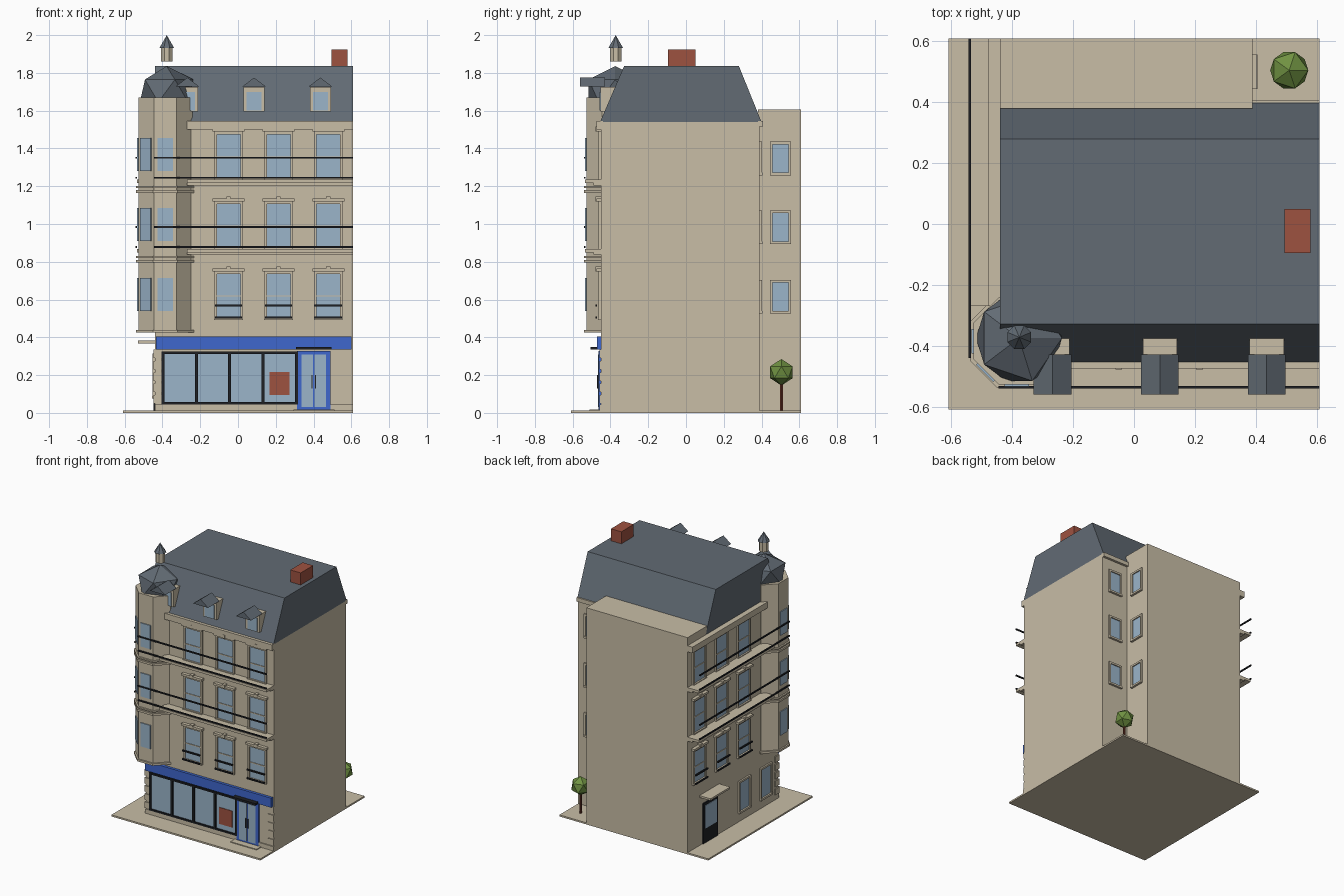
import bpy, bmesh, math
from mathutils import Matrix, Vector

if "Cube" in bpy.data.objects:
    bpy.data.objects.remove(bpy.data.objects["Cube"])


def material(name, rgb):
    m = bpy.data.materials.new(name)
    lin = [((c / 255 + 0.055) / 1.055) ** 2.4 for c in rgb]
    m.diffuse_color = (*lin, 1)
    m.use_nodes = True
    m.node_tree.nodes["Principled BSDF"].inputs["Base Color"].default_value = m.diffuse_color
    return m


STONE = material("stone", (200, 189, 166))
SLATE = material("slate", (98, 107, 116))
GLASS = material("glass", (155, 181, 202))
BLUE = material("shop_blue", (62, 103, 205))
BLACK = material("iron_black", (30, 32, 36))
BRICK = material("brick", (158, 82, 64))
GREEN = material("leaf_green", (112, 146, 66))
BARK = material("bark", (112, 56, 42))


def finish(name, bm, mat):
    bmesh.ops.recalc_face_normals(bm, faces=bm.faces)
    mesh = bpy.data.meshes.new(name)
    bm.to_mesh(mesh)
    bm.free()
    mesh.materials.append(mat)
    ob = bpy.data.objects.new(name, mesh)
    bpy.context.collection.objects.link(ob)
    return ob


def boxes(name, mat, *specs):
    """Axis-aligned boxes given as (x0, x1, y0, y1, z0, z1)."""
    bm = bmesh.new()
    for x0, x1, y0, y1, z0, z1 in specs:
        mid = Vector((x0 + x1, y0 + y1, z0 + z1)) / 2
        size = Matrix.Diagonal((abs(x1 - x0), abs(y1 - y0), abs(z1 - z0), 1))
        bmesh.ops.create_cube(bm, size=1, matrix=Matrix.Translation(mid) @ size)
    return finish(name, bm, mat)


def prism(name, mat, profile, axis, start, end):
    """Extrude a 2D profile along x or y; the profile holds (other axis, z)."""
    bm = bmesh.new()
    put = (lambda a, z, t: (t, a, z)) if axis == 'x' else (lambda a, z, t: (a, t, z))
    face = bm.faces.new([bm.verts.new(put(a, z, start)) for a, z in profile])
    out = bmesh.ops.extrude_face_region(bm, geom=[face])
    move = Vector(put(0, 0, end - start))
    bmesh.ops.translate(bm, vec=move, verts=[v for v in out['geom'] if isinstance(v, bmesh.types.BMVert)])
    return finish(name, bm, mat)


def cone(name, mat, x, y, z0, z1, r0, r1, n):
    bm = bmesh.new()
    bmesh.ops.create_cone(bm, cap_ends=True, segments=n, radius1=r0, radius2=r1, depth=z1 - z0,
                          matrix=Matrix.Translation((x, y, (z0 + z1) / 2)) @ Matrix.Rotation(math.pi / n, 4, 'Z'))
    return finish(name, bm, mat)


def wall(side, u0, u1, z0, z1, d0, d1):
    """Box on a wall: u runs along the wall, d points out of it."""
    if side == 'front':
        return (u0, u1, -0.45 - d1, -0.45 - d0, z0, z1)
    if side == 'left':
        return (-0.44 - d1, -0.44 - d0, u0, u1, z0, z1)
    if side == 'back':
        return (u0, u1, 0.39 + d0, 0.39 + d1, z0, z1)
    return (0.39 + d0, 0.39 + d1, u0, u1, z0, z1)


def window(side, u, z0, z1, w=0.125, fancy=True):
    h, t, tag = w / 2, 0.014, f"{side}_window"
    boxes(tag + "_glass", GLASS, wall(side, u - h, u + h, z0, z1, -0.01, 0.004))
    trim = [wall(side, u - h - t, u - h, z0, z1, -0.01, 0.012),
            wall(side, u + h, u + h + t, z0, z1, -0.01, 0.012),
            wall(side, u - h - t, u + h + t, z1, z1 + t, -0.01, 0.012),
            wall(side, u - h - t, u + h + t, z0 - t, z0, -0.01, 0.016)]
    if fancy:  # lintel, keystone and transom
        trim += [wall(side, u - h - 0.022, u + h + 0.022, z1 + t, z1 + 0.03, -0.01, 0.024),
                 wall(side, u - 0.011, u + 0.011, z1 + t, z1 + 0.04, -0.01, 0.028),
                 wall(side, u - h, u + h, z0 + 0.11, z0 + 0.117, -0.01, 0.008)]
    boxes(tag + "_surround", STONE, *trim)


# Pavement, building body and rear wing
boxes("pavement", STONE, (-0.61, 0.61, -0.61, 0.61, 0, 0.012))
boxes("body", STONE, (-0.44, 0.61, -0.45, 0.39, 0.01, 1.54))
boxes("rear_wing", STONE, (-0.44, 0.39, 0.38, 0.61, 0.01, 1.605))
boxes("cornice", STONE, (-0.27, 0.61, -0.475, -0.44, 1.5, 1.545), (-0.48, -0.43, -0.27, 0.61, 1.5, 1.545),
      (0.39, 0.61, 0.38, 0.408, 1.515, 1.545))
quoins = [0.05 + 0.06 * i for i in range(5)]
boxes("quoins", STONE, *[(x, x + 0.045, -0.457, -0.44, z, z + 0.045) for x in (-0.447, 0.565) for z in quoins],
      *[(-0.447, -0.43, -0.457, -0.41, z, z + 0.045) for z in quoins])

# Mansard roof and chimney
prism("mansard_roof", SLATE, [(-0.455, 1.54), (0.4, 1.54), (0.28, 1.836), (-0.328, 1.836)], 'x', -0.44, 0.61)
boxes("chimney", BRICK, (0.495, 0.58, -0.095, 0.05, 1.82, 1.925))

# Dormers with gabled hoods
for x in (-0.268, 0.085, 0.436):
    boxes("dormer", STONE, (x - 0.056, x + 0.056, -0.452, -0.37, 1.595, 1.725))
    boxes("dormer_glass", GLASS, (x - 0.04, x + 0.04, -0.457, -0.45, 1.6, 1.7))
    prism("dormer_roof", SLATE, [(x - 0.062, 1.728), (x + 0.062, 1.728), (x, 1.775)], 'y', -0.56, -0.428)

# Windows with surrounds
for z0, z1 in ((0.505, 0.735), (0.875, 1.105), (1.24, 1.475)):
    for u in (-0.05, 0.215, 0.478):
        window('front', u, z0, z1)
    for u in (0.48, 0.22, -0.04):
        window('left', u, z0, z1)
for z in (0.54, 0.907, 1.272):
    window('wing', 0.5, z, z + 0.15, 0.085, False)
    window('back', 0.5, z, z + 0.15, 0.085, False)
for u in (-0.05, -0.3):
    window('left', u, 0.09, 0.3, 0.11, False)

# First floor window guards
for z in (0.505, 0.568):
    boxes("window_guards", BLACK,
          *[wall('front', u - 0.072, u + 0.072, z - 0.005, z + 0.005, 0.02, 0.03) for u in (-0.05, 0.215, 0.478)],
          *[wall('left', u - 0.072, u + 0.072, z - 0.005, z + 0.005, 0.02, 0.03) for u in (0.48, 0.22, -0.04)])

# Balconies and rails on both street sides
for z in (0.868, 1.235):
    boxes("balcony", STONE, (-0.27, 0.61, -0.535, -0.44, z - 0.018, z), (-0.535, -0.43, -0.27, 0.61, z - 0.018, z),
          (-0.27, 0.61, -0.49, -0.44, z - 0.03, z - 0.018), (-0.48, -0.43, -0.27, 0.61, z - 0.03, z - 0.018))
    for r in (z + 0.01, z + 0.116):
        boxes("balcony_rail", BLACK, (-0.445, 0.61, -0.54, -0.532, r - 0.005, r + 0.005),
              (-0.543, -0.535, -0.44, 0.61, r - 0.005, r + 0.005))

# Corner turret: octagonal shaft, bands, windows
TX = TY = -0.385
SHAFT = 0.143 / math.cos(math.pi / 8)
cone("turret", STONE, TX, TY, 0.425, 1.67, SHAFT, SHAFT, 8)
for z, h in ((0.425, 0.015), (0.795, 0.015), (0.82, 0.01), (1.165, 0.015), (1.19, 0.01)):
    cone("turret_band", STONE, TX, TY, z, z + h, SHAFT + 0.012, SHAFT + 0.012, 8)
for z in (0.54, 0.91, 1.28):
    for deg in (180, 225, 270):
        bm = bmesh.new()
        place = Matrix.Translation((TX, TY, z + 0.0875)) @ Matrix.Rotation(math.radians(deg), 4, 'Z')
        bmesh.ops.create_cube(bm, size=1, matrix=place @ Matrix.Translation((0.145, 0, 0))
                              @ Matrix.Diagonal((0.009, 0.08, 0.175, 1)))
        finish("turret_window", bm, GLASS)

# Faceted turret dome, lantern and spire
bm = bmesh.new()
bmesh.ops.create_icosphere(bm, subdivisions=1, radius=1)
for v in bm.verts:
    zz = 1.836 if v.co.z > 0.9 else 1.765 if v.co.z > 0 else 1.645 if v.co.z > -0.9 else 1.66
    v.co = (-0.378 + v.co.x * 0.158, -0.375 + v.co.y * 0.165, zz)
finish("turret_dome", bm, SLATE)
cone("lantern", STONE, -0.377, -0.372, 1.86, 1.935, 0.033, 0.033, 8)
cone("spire", SLATE, -0.377, -0.372, 1.932, 2.0, 0.042, 0, 8)

# Shop front: frame, panes, poster, sign
boxes("shop_window", GLASS, wall('front', -0.395, 0.305, 0.05, 0.32, -0.01, 0.004))
posts = [-0.397 + 0.1765 * i for i in range(5)]
boxes("shop_frame", BLACK, *[wall('front', p - 0.008, p + 0.008, 0.045, 0.325, -0.01, 0.014) for p in posts],
      *[wall('front', -0.405, 0.317, z, z + 0.012, -0.01, 0.014) for z in (0.045, 0.313)])
boxes("shop_plinth", STONE, wall('front', -0.44, 0.61, 0.01, 0.044, -0.01, 0.008))
boxes("poster", BRICK, wall('front', 0.167, 0.272, 0.095, 0.217, 0, 0.008))
boxes("sign_board", BLUE, wall('front', -0.435, 0.6, 0.335, 0.405, -0.01, 0.02))

# Shop door with hood and step
boxes("shop_door", BLUE, wall('front', 0.312, 0.49, 0.012, 0.328, -0.01, 0.012))
boxes("shop_door_glass", GLASS, wall('front', 0.335, 0.396, 0.03, 0.31, 0.01, 0.015),
      wall('front', 0.406, 0.467, 0.03, 0.31, 0.01, 0.015))
boxes("shop_door_handles", BLACK, *[wall('front', u - 0.003, u + 0.003, 0.13, 0.2, 0.012, 0.022) for u in (0.392, 0.41)])
boxes("shop_door_hood", BLACK, wall('front', 0.307, 0.495, 0.335, 0.35, 0, 0.055))
boxes("shop_step", STONE, wall('front', 0.295, 0.51, 0.005, 0.018, 0, 0.06))

# Side door with canopy
boxes("side_door", BLACK, wall('left', 0.265, 0.435, 0.012, 0.31, -0.01, 0.008))
boxes("side_door_glass", GLASS, wall('left', 0.285, 0.415, 0.12, 0.29, 0, 0.012))
boxes("side_canopy", STONE, wall('left', 0.24, 0.47, 0.368, 0.382, -0.01, 0.09))

# Courtyard tree
cone("tree_trunk", BARK, 0.51, 0.505, 0.01, 0.17, 0.009, 0.009, 6)
bm = bmesh.new()
bmesh.ops.create_icosphere(bm, subdivisions=1, radius=0.07, matrix=Matrix.Translation((0.51, 0.505, 0.215)))
finish("tree_crown", bm, GREEN)
